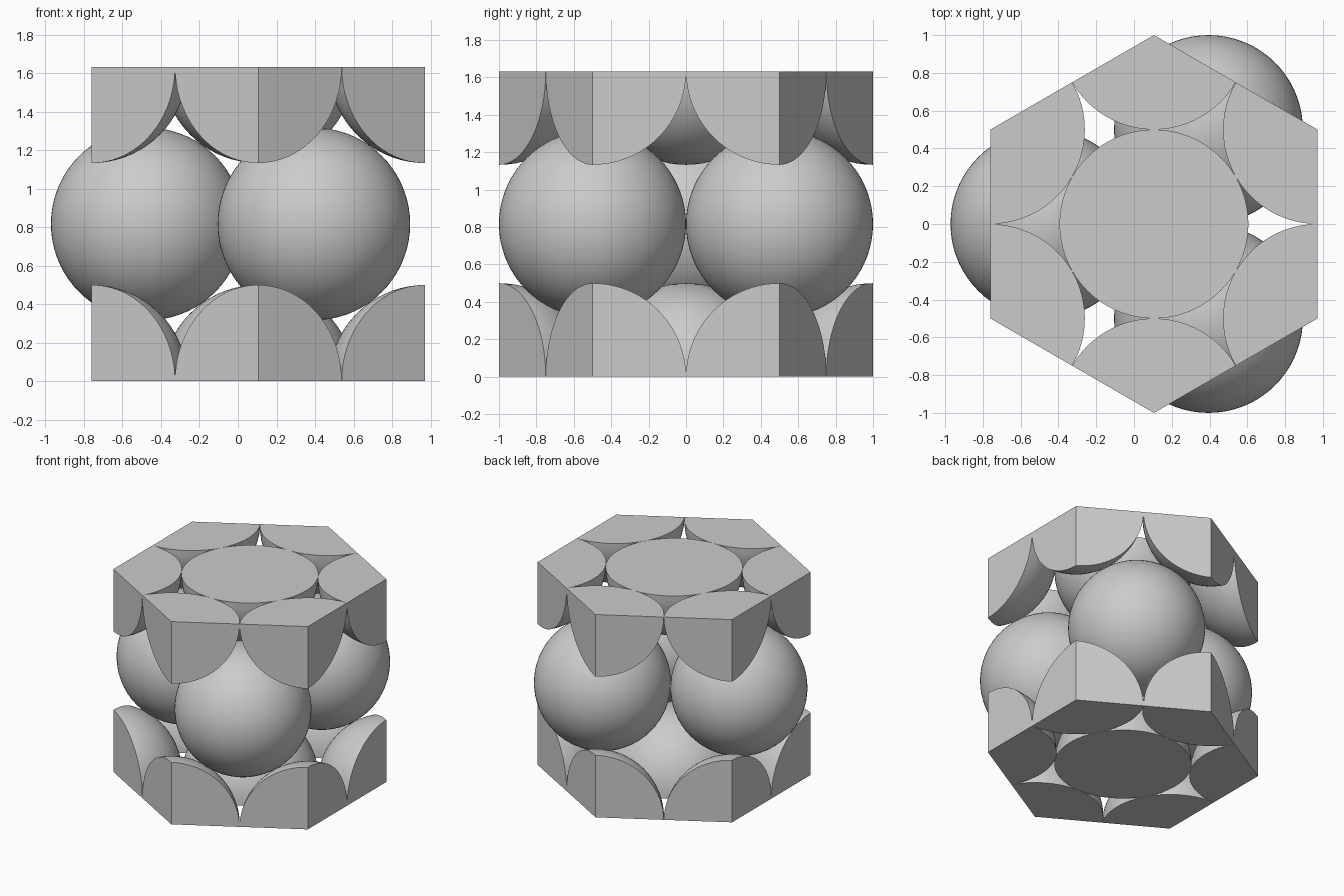
import bpy, bmesh
from math import radians, cos, sin, sqrt
from mathutils import Vector

if "Cube" in bpy.data.objects:
    bpy.data.objects.remove(bpy.data.objects["Cube"], do_unlink=True)

RADIUS = 0.5                      # touching spheres, spacing is one diameter
HEIGHT = sqrt(8 / 3)              # ideal close-packed cell height
OFFSET = 1 / sqrt(3)              # middle layer distance from the axis
CENTRE_X = (OFFSET + RADIUS - sqrt(3) / 2) / 2

grey = bpy.data.materials.new("light_grey")
grey.use_nodes = True
COLOUR = (0.6, 0.6, 0.6, 1)
grey.diffuse_color = COLOUR
grey.node_tree.nodes["Principled BSDF"].inputs["Base Color"].default_value = COLOUR


def direction(degrees):
    return Vector((cos(radians(degrees)), sin(radians(degrees)), 0))


def ball(name, location, cuts=()):
    """Sphere trimmed by planes through its centre, each given by its outward normal."""
    bm = bmesh.new()
    bmesh.ops.create_uvsphere(bm, u_segments=72, v_segments=36, radius=RADIUS)
    for normal in cuts:
        bmesh.ops.bisect_plane(bm, geom=bm.verts[:] + bm.edges[:] + bm.faces[:], dist=1e-5,
                               plane_co=(0, 0, 0), plane_no=normal, clear_outer=True)
        bmesh.ops.holes_fill(bm, edges=[e for e in bm.edges if e.is_boundary], sides=0)
    bmesh.ops.recalc_face_normals(bm, faces=bm.faces[:])
    mesh = bpy.data.meshes.new(name)
    bm.to_mesh(mesh)
    bm.free()
    mesh.materials.append(grey)
    obj = bpy.data.objects.new(name, mesh)
    obj.location = location
    bpy.context.collection.objects.link(obj)
    bpy.ops.object.select_all(action="DESELECT")
    obj.select_set(True)
    bpy.context.view_layer.objects.active = obj
    bpy.ops.object.shade_smooth_by_angle(angle=radians(30))


centre = Vector((CENTRE_X, 0, 0))

# Bottom and top layers: a half ball ringed by six corner wedges
for layer, z, side in (("bottom", 0, -1), ("top", HEIGHT, 1)):
    base = centre + Vector((0, 0, z))
    flat = Vector((0, 0, side))
    ball(layer + "_half_ball", base, [flat])
    for i in range(6):
        a = 30 + 60 * i
        ball(f"{layer}_corner_wedge_{i + 1}", base + direction(a),
             [flat, direction(a + 30), direction(a - 30)])

# Middle layer: three whole balls
for i in range(3):
    ball(f"middle_ball_{i + 1}",
         centre + OFFSET * direction(60 + 120 * i) + Vector((0, 0, HEIGHT / 2)))
